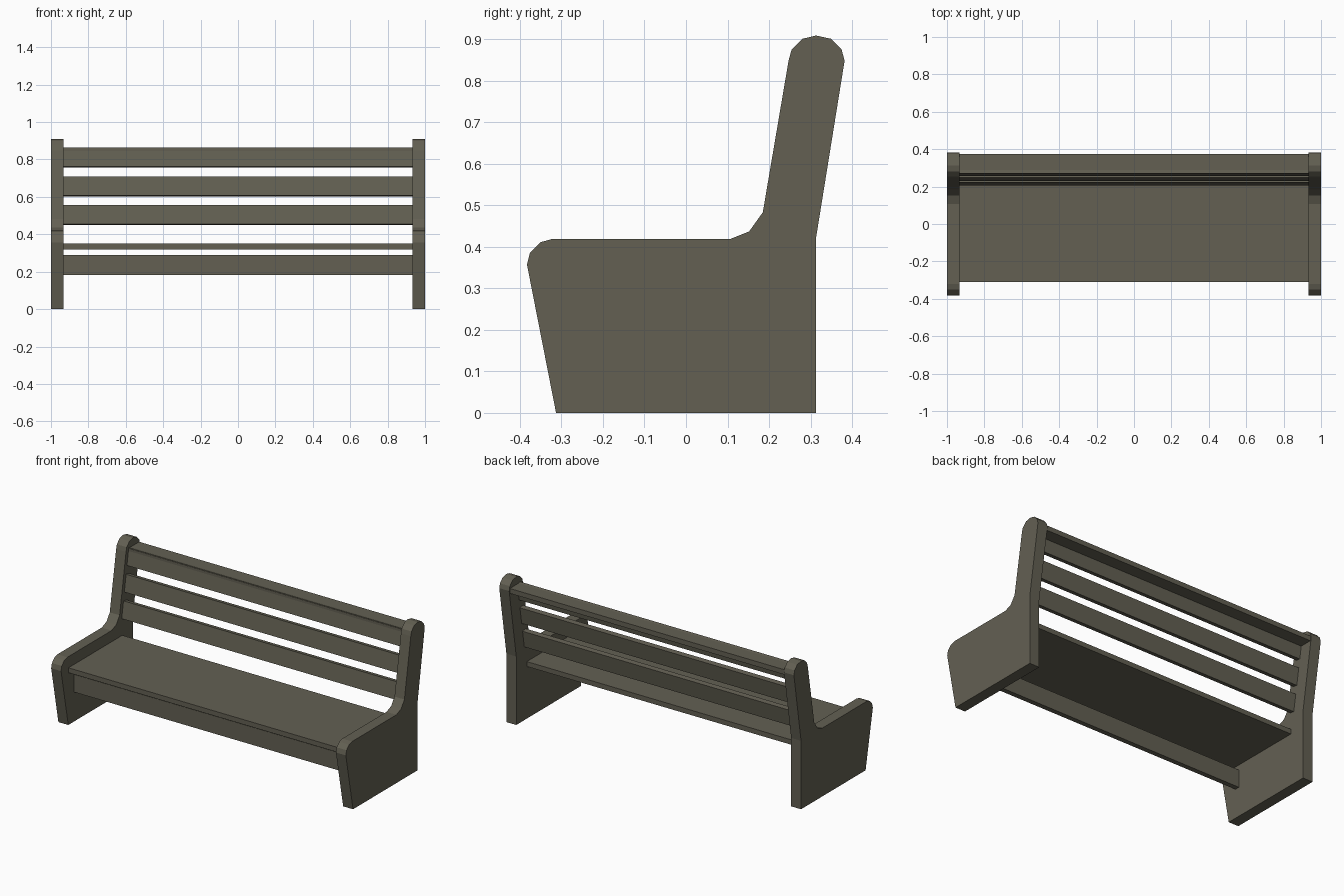
import bpy, bmesh, math
from mathutils import Matrix, Vector

if "Cube" in bpy.data.objects:
    bpy.data.objects.remove(bpy.data.objects["Cube"])

paint = bpy.data.materials.new("weathered olive brown")
paint.diffuse_color = (0.125, 0.117, 0.086, 1)
paint.use_nodes = True
paint.node_tree.nodes["Principled BSDF"].inputs["Base Color"].default_value = paint.diffuse_color


def finish(bm, name):
    bmesh.ops.recalc_face_normals(bm, faces=bm.faces)
    me = bpy.data.meshes.new(name)
    bm.to_mesh(me)
    bm.free()
    me.materials.append(paint)
    ob = bpy.data.objects.new(name, me)
    bpy.context.collection.objects.link(ob)
    return ob


def board(name, y, z, depth, height, tilt=0.0, length=1.87):
    bm = bmesh.new()
    bmesh.ops.create_cube(bm, size=1)
    bmesh.ops.scale(bm, vec=(length, depth, height), verts=bm.verts)
    bmesh.ops.transform(bm, verts=bm.verts,
                        matrix=Matrix.Translation((0, y, z)) @ Matrix.Rotation(tilt, 4, 'X'))
    return finish(bm, name)


# End panels: side profile (y, z) extruded along x
profile = [(-0.313, 0), (0.313, 0), (0.313, 0.42), (0.382, 0.848), (0.375, 0.875),
           (0.35, 0.901), (0.313, 0.909), (0.28, 0.901), (0.254, 0.874), (0.247, 0.848),
           (0.185, 0.483), (0.152, 0.437), (0.107, 0.419), (-0.322, 0.419),
           (-0.351, 0.411), (-0.376, 0.386), (-0.383, 0.357)]
for side, x in (("left", -1.0), ("right", 0.933)):
    bm = bmesh.new()
    face = bm.faces.new([bm.verts.new((x, y, z)) for y, z in profile])
    ext = bmesh.ops.extrude_face_region(bm, geom=[face])
    bmesh.ops.translate(bm, vec=(0.067, 0, 0),
                        verts=[v for v in ext["geom"] if isinstance(v, bmesh.types.BMVert)])
    finish(bm, side + "_end_panel")

# Seat board and front rail under it
board("seat", -0.05, 0.335, 0.522, 0.03)
board("front_rail", -0.243, 0.235, 0.03, 0.108)

# Leaning back slats
lean = math.atan(0.165)
for i in range(3):
    z = 0.503 + 0.1535 * i
    y = 0.205 + 0.165 * (z - 0.45) + 0.015
    board("back_slat_%d" % (i + 1), y, z, 0.03, 0.104, -lean)

# Flat cap along the top of the back
board("top_cap", 0.3225, 0.846, 0.105, 0.03)
